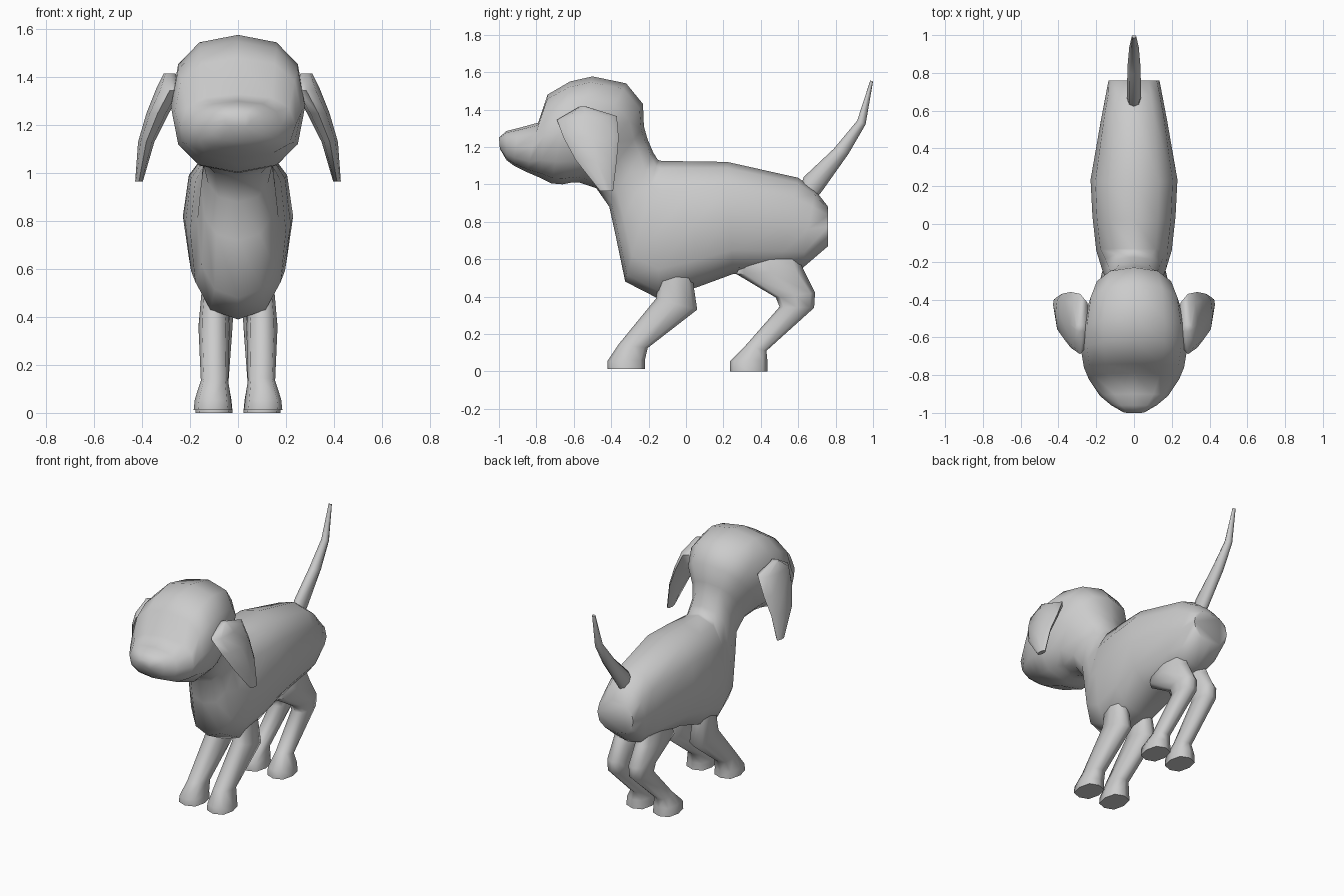
import bpy, bmesh
from math import cos, sin, pi, radians
from mathutils import Vector


def spow(v, p):
    return (1 if v >= 0 else -1) * abs(v) ** p


def loft(name, rings, sides=8, power=0.8, mirror=False):
    """Skin rings given as (y1, z1, y2, z2, half_width, x_centre)."""
    bm = bmesh.new()
    loops = []
    for y1, z1, y2, z2, w, cx in rings:
        c = Vector((cx, (y1 + y2) / 2, (z1 + z2) / 2))
        h = Vector((0, (y1 - y2) / 2, (z1 - z2) / 2))
        loop = []
        for i in range(sides):
            a = 2 * pi * i / sides
            ca, sa = cos(a), sin(a)
            if abs(ca) < 1e-6: ca = 0
            if abs(sa) < 1e-6: sa = 0
            loop.append(bm.verts.new(c + h * spow(ca, power) + Vector((w * spow(sa, power), 0, 0))))
        loops.append(loop)
    for a, b in zip(loops, loops[1:]):
        for i in range(sides):
            j = (i + 1) % sides
            bm.faces.new((a[i], a[j], b[j], b[i]))
    bm.faces.new(loops[0])
    bm.faces.new(loops[-1])
    bmesh.ops.recalc_face_normals(bm, faces=bm.faces)
    me = bpy.data.meshes.new(name)
    bm.to_mesh(me)
    bm.free()
    ob = bpy.data.objects.new(name, me)
    bpy.context.collection.objects.link(ob)
    bpy.ops.object.select_all(action='DESELECT')
    ob.select_set(True)
    bpy.context.view_layer.objects.active = ob
    bpy.ops.object.shade_smooth_by_angle(angle=radians(65))
    if mirror:
        ob.modifiers.new("Mirror", 'MIRROR')
    return ob


# Torso, neck and head in one skin: top point, bottom point, half width
body = [
    (0.76, 0.88, 0.76, 0.67, 0.135),
    (0.69, 0.97, 0.62, 0.55, 0.155),
    (0.60, 1.035, 0.50, 0.535, 0.175),
    (0.22, 1.12, 0.25, 0.52, 0.23),
    (0.02, 1.123, 0.06, 0.45, 0.22),
    (-0.13, 1.125, -0.15, 0.39, 0.20),
    (-0.15, 1.13, -0.325, 0.48, 0.17),
    (-0.175, 1.17, -0.375, 0.72, 0.155),
    (-0.205, 1.24, -0.41, 0.88, 0.14),
    (-0.225, 1.31, -0.48, 0.98, 0.165),
    (-0.23, 1.43, -0.57, 1.01, 0.22),
    (-0.32, 1.54, -0.61, 1.01, 0.255),
    (-0.50, 1.577, -0.66, 1.00, 0.28),
    (-0.62, 1.55, -0.72, 1.005, 0.28),
    (-0.74, 1.48, -0.78, 1.035, 0.265),
    (-0.79, 1.33, -0.85, 1.065, 0.24),
    (-0.90, 1.30, -0.92, 1.10, 0.18),
    (-0.96, 1.285, -0.96, 1.13, 0.12),
    (-1.0, 1.25, -0.995, 1.19, 0.055),
]
loft("body_and_head", [r + (0,) for r in body], sides=12, power=0.8)

# Front legs: front point, back point, half width, x centre
loft("front_leg", [
    (-0.14, 0.53, 0.03, 0.53, 0.05, 0.10),
    (-0.16, 0.39, 0.06, 0.33, 0.065, 0.1),
    (-0.36, 0.145, -0.205, 0.125, 0.057, 0.098),
    (-0.42, 0.055, -0.22, 0.06, 0.075, 0.105),
    (-0.42, 0.012, -0.22, 0.012, 0.08, 0.105),
], power=0.75, mirror=True)

# Hind legs: thigh, hock and paw
loft("hind_leg", [
    (0.30, 0.60, 0.60, 0.60, 0.055, 0.08),
    (0.27, 0.52, 0.63, 0.54, 0.066, 0.08),
    (0.48, 0.395, 0.69, 0.42, 0.06, 0.08),
    (0.50, 0.345, 0.685, 0.34, 0.056, 0.08),
    (0.32, 0.14, 0.43, 0.11, 0.05, 0.09),
    (0.235, 0.055, 0.435, 0.06, 0.072, 0.1),
    (0.235, 0.0, 0.435, 0.0, 0.078, 0.1),
], power=0.75, mirror=True)

# Hanging ears
loft("ear", [
    (-0.57, 1.415, -0.53, 1.415, 0.025, 0.285),
    (-0.69, 1.345, -0.37, 1.365, 0.055, 0.285),
    (-0.655, 1.25, -0.36, 1.25, 0.047, 0.335),
    (-0.59, 1.13, -0.37, 1.13, 0.034, 0.383),
    (-0.46, 0.965, -0.39, 0.965, 0.016, 0.413),
], power=1.0, mirror=True)

# Raised tail
loft("tail", [
    (0.61, 0.98, 0.68, 0.91, 0.035, 0),
    (0.63, 1.04, 0.725, 0.96, 0.037, 0),
    (0.79, 1.19, 0.87, 1.165, 0.035, 0),
    (0.915, 1.34, 0.96, 1.32, 0.025, 0),
    (0.985, 1.555, 1.0, 1.55, 0.012, 0),
], power=1.0)
